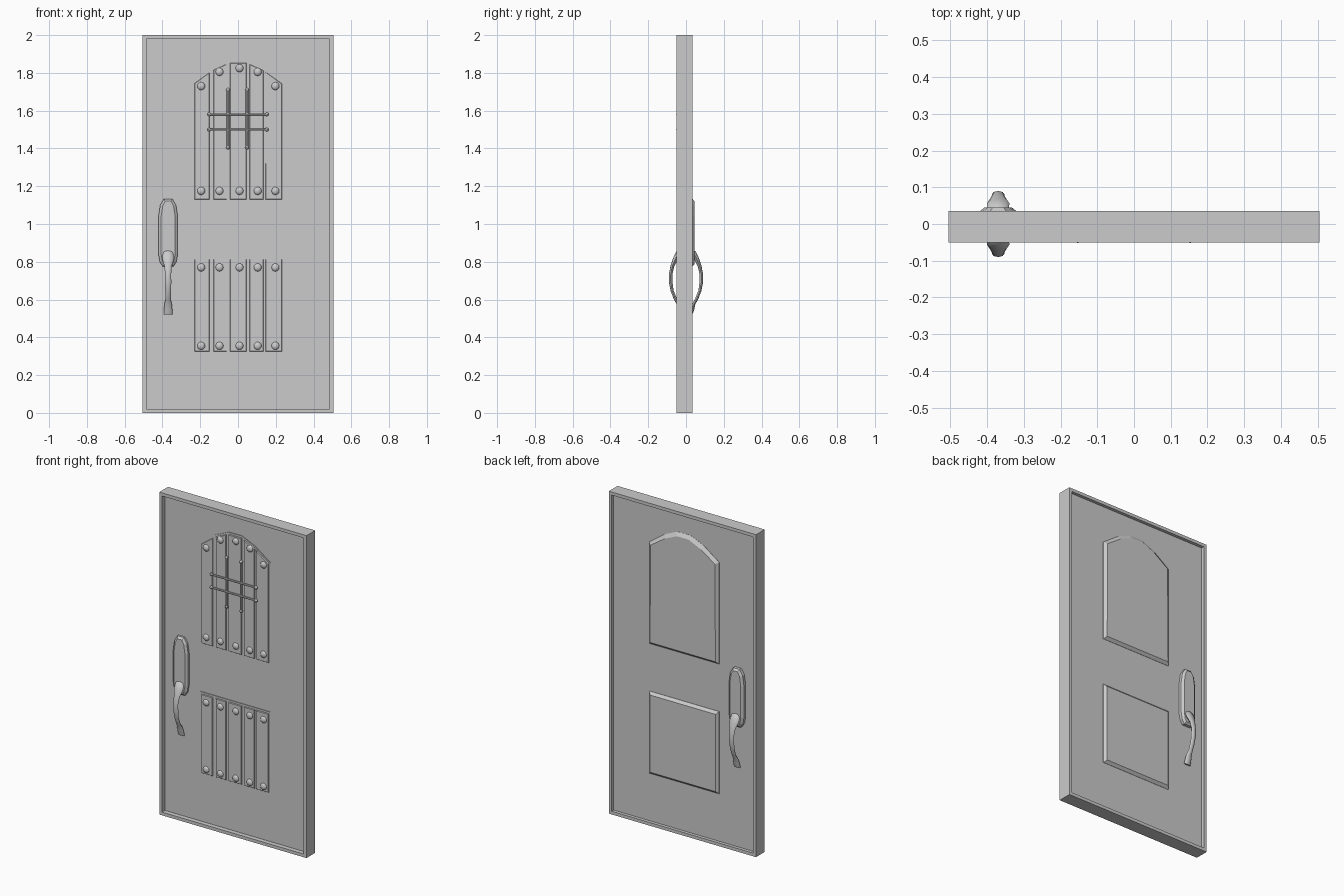
import bpy, bmesh, math
from mathutils import Vector, Matrix

if "Cube" in bpy.data.objects:
    bpy.data.objects.remove(bpy.data.objects["Cube"])


def finish(name, bm, smooth=False):
    bmesh.ops.recalc_face_normals(bm, faces=bm.faces)
    me = bpy.data.meshes.new(name)
    bm.to_mesh(me)
    bm.free()
    for p in me.polygons:
        p.use_smooth = smooth
    ob = bpy.data.objects.new(name, me)
    bpy.context.collection.objects.link(ob)
    if smooth:
        bpy.ops.object.select_all(action='DESELECT')
        bpy.context.view_layer.objects.active = ob
        ob.select_set(True)
        bpy.ops.object.shade_smooth_by_angle(angle=math.radians(40))
    return ob


def prism(name, pts, y0, y1, inset=0.0, y2=None):
    """Extrude an xz outline from y0 to y1, optionally chamfer on to y2."""
    bm = bmesh.new()
    a = [bm.verts.new((x, y0, z)) for x, z in pts]
    b = [bm.verts.new((x, y1, z)) for x, z in pts]
    bm.faces.new(a)
    cap = bm.faces.new(b)
    n = len(pts)
    for i in range(n):
        j = (i + 1) % n
        bm.faces.new((a[i], a[j], b[j], b[i]))
    bmesh.ops.recalc_face_normals(bm, faces=bm.faces)
    if inset:
        bmesh.ops.inset_individual(bm, faces=[cap], thickness=inset)
        for v in cap.verts:
            v.co.y = y2
    return finish(name, bm)


def rod(name, p, q, r):
    """Thin bar with a ball at each end."""
    p, q = Vector(p), Vector(q)
    d = q - p
    bm = bmesh.new()
    rot = d.to_track_quat('Z', 'Y').to_matrix().to_4x4()
    bmesh.ops.create_cone(bm, cap_ends=True, segments=8, radius1=r, radius2=r,
                          depth=d.length, matrix=Matrix.Translation((p + q) / 2) @ rot)
    for e in (p, q):
        bmesh.ops.create_uvsphere(bm, u_segments=8, v_segments=6, radius=0.010,
                                  matrix=Matrix.Translation(e))
    return finish(name, bm, True)


FRONT, BACK = -0.022, 0.016

# Door slab with a raised rim on both sides
bm = bmesh.new()
bmesh.ops.create_cube(bm, size=1, matrix=Matrix.Translation((0, -0.0075, 1))
                      @ Matrix.Diagonal((1.01, 0.085, 2, 1)))
for s, depth in ((-1, FRONT), (1, BACK)):
    face = next(f for f in bm.faces if f.normal.y * s > 0.9)
    bmesh.ops.inset_individual(bm, faces=[face], thickness=0.028)
    bmesh.ops.inset_individual(bm, faces=[face], thickness=0.0005)
    for v in face.verts:
        v.co.y = depth
finish("door_slab", bm)

# Panel outlines
half = [(0.24, 1.75), (0.135, 1.825), (0.045, 1.865)]
arch = [(-0.24, 1.12), (0.24, 1.12)] + half + [(-x, z) for x, z in reversed(half)]
lower = [(-0.24, 0.315), (0.24, 0.315), (0.24, 0.825), (-0.24, 0.825)]
for label, outline in (("upper", arch), ("lower", lower)):
    prism(label + "_back_panel", outline, 0, BACK + 0.001, 0.022, BACK + 0.016)
    prism(label + "_plank_bed", outline, 0, FRONT - 0.004)


def arch_z(x):
    """Height of the arch at x."""
    x = abs(x)
    pts = [(0, 1.865)] + half[::-1]
    for (x0, z0), (x1, z1) in zip(pts, pts[1:]):
        if x <= x1:
            return z0 + (z1 - z0) * (x - x0) / (x1 - x0)
    return half[0][1]


# Planks and dome rivets
spans = [(-0.23, -0.152), (-0.13, -0.06), (-0.043, 0.045), (0.062, 0.135), (0.145, 0.232)]
rivet_x = (-0.195, -0.098, 0.008, 0.104, 0.198)
rivet_z = (1.73, 1.805, 1.825, 1.805, 1.73)
for i, (a, b) in enumerate(spans):
    prism(f"upper_plank_{i}", [(a, 1.13), (b, 1.13), (b, arch_z(b) - 0.012), (a, arch_z(a) - 0.012)],
          0, FRONT - 0.008, 0.003, FRONT - 0.011)
    prism(f"lower_plank_{i}", [(a, 0.325), (b, 0.325), (b, 0.813), (a, 0.813)],
          0, FRONT - 0.008, 0.003, FRONT - 0.011)
    bm = bmesh.new()
    for z in (rivet_z[i], 1.175, 0.77, 0.355):
        bmesh.ops.create_uvsphere(bm, u_segments=12, v_segments=8, radius=1,
                                  matrix=Matrix.Translation((rivet_x[i], FRONT - 0.010, z))
                                  @ Matrix.Diagonal((0.021, 0.013, 0.021, 1)))
    finish(f"rivets_{i}", bm, True)

# Iron grille
for i, z in enumerate((1.50, 1.58)):
    rod(f"grille_horizontal_{i}", (-0.153, -0.042, z), (0.153, -0.042, z), 0.006)
for i, x in enumerate((-0.053, 0.048)):
    rod(f"grille_vertical_{i}", (x, -0.037, 1.405), (x, -0.037, 1.71), 0.007)

# Handle plates and swept grips: (depth, z, half width, half thickness)
HX = -0.37
side = [(0.028, 0.775), (0.044, 0.80), (0.051, 0.84), (0.051, 1.04), (0.042, 1.10), (0.022, 1.133)]
plate = [(HX + x, z) for x, z in side] + [(HX - x, z) for x, z in reversed(side)]
grip = [(0.026, 0.862, 0.014, 0.006), (0.040, 0.848, 0.028, 0.014), (0.056, 0.815, 0.031, 0.013),
        (0.072, 0.778, 0.020, 0.010), (0.081, 0.735, 0.016, 0.009), (0.081, 0.69, 0.017, 0.009),
        (0.073, 0.645, 0.015, 0.008), (0.056, 0.602, 0.014, 0.008), (0.042, 0.578, 0.019, 0.008),
        (0.034, 0.550, 0.022, 0.010), (0.026, 0.522, 0.023, 0.008)]
for s, label, face in ((-1, "front", FRONT), (1, "back", BACK)):
    prism(label + "_handle_plate", plate, 0, s * 0.034, 0.014, s * 0.045)
    bm = bmesh.new()
    rings = []
    for i, (y, z, w, t) in enumerate(grip):
        p, q = grip[max(i - 1, 0)], grip[min(i + 1, len(grip) - 1)]
        tan = Vector((0, q[0] - p[0], q[1] - p[1])).normalized()
        nrm = Vector((0, -tan.z, tan.y))
        ring = []
        for k in range(8):
            ang = math.tau * k / 8
            c = Vector((HX, y, z)) + Vector((w * math.cos(ang), 0, 0)) + nrm * t * math.sin(ang)
            ring.append(bm.verts.new((c.x, s * c.y, c.z)))
        rings.append(ring)
    for r0, r1 in zip(rings, rings[1:]):
        for k in range(8):
            bm.faces.new((r0[k], r0[(k + 1) % 8], r1[(k + 1) % 8], r1[k]))
    bm.faces.new(rings[0])
    bm.faces.new(rings[-1])
    finish(label + "_handle_grip", bm, True)
